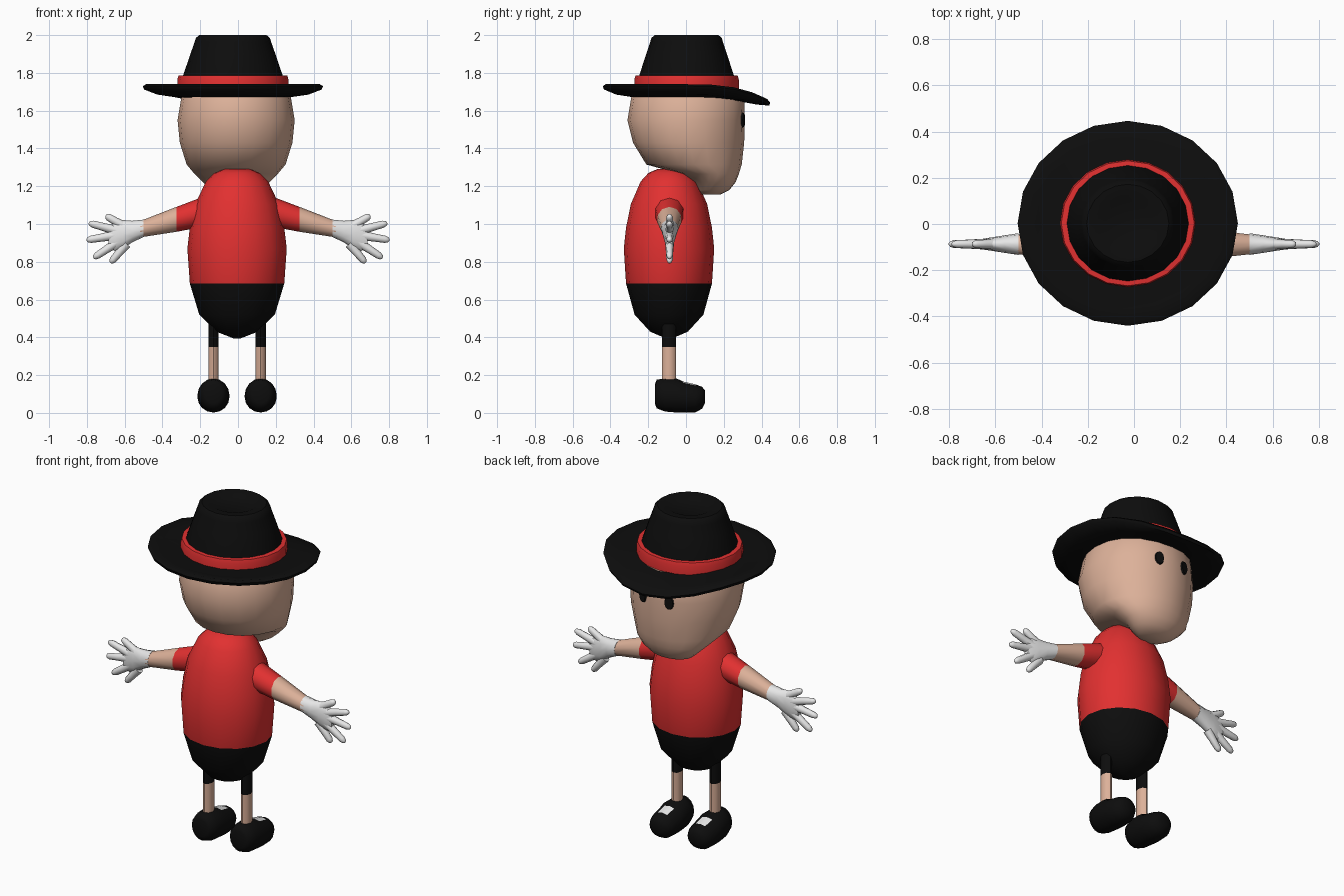
import bpy, bmesh, math
from mathutils import Vector

if "Cube" in bpy.data.objects:
    bpy.data.objects.remove(bpy.data.objects["Cube"])


def material(name, rgb):
    m = bpy.data.materials.new(name)
    m.use_nodes = True
    m.diffuse_color = (*rgb, 1)
    m.node_tree.nodes["Principled BSDF"].inputs["Base Color"].default_value = (*rgb, 1)
    return m


SKIN = material("skin", (0.72, 0.44, 0.32))
RED = material("red cloth", (0.76, 0.03, 0.03))
BLACK = material("black", (0.004, 0.004, 0.004))
WHITE = material("white", (0.8, 0.8, 0.8))
X, Y, Z = Vector((1, 0, 0)), Vector((0, 1, 0)), Vector((0, 0, 1))


def loft(name, rings, u, v, mats, seg=16, rule=None, bend=None, angle=60):
    """Skin elliptical rings (centre, radius along u, radius along v)."""
    bm = bmesh.new()
    loops = []
    for c, a, b in rings:
        loop = []
        for i in range(seg):
            t = math.tau * i / seg
            p = Vector(c) + u * (a * math.cos(t)) + v * (b * math.sin(t))
            loop.append(bm.verts.new(bend(p) if bend else p))
        loops.append(loop)
    for l, m in zip(loops, loops[1:]):
        for i in range(seg):
            j = (i + 1) % seg
            bm.faces.new((l[i], l[j], m[j], m[i]))
    bm.faces.new(loops[0][::-1])
    bm.faces.new(loops[-1])
    bmesh.ops.recalc_face_normals(bm, faces=bm.faces)
    if rule:
        for f in bm.faces:
            f.material_index = rule(f.calc_center_median(), f.normal)
    mesh = bpy.data.meshes.new(name)
    bm.to_mesh(mesh)
    bm.free()
    for m in mats:
        mesh.materials.append(m)
    ob = bpy.data.objects.new(name, mesh)
    bpy.context.collection.objects.link(ob)
    bpy.ops.object.select_all(action="DESELECT")
    ob.select_set(True)
    bpy.context.view_layer.objects.active = ob
    bpy.ops.object.shade_smooth_by_angle(angle=math.radians(angle))
    return ob


# Egg-shaped body: shirt above, shorts below
profile = [(0.395, 0.02), (0.43, 0.11), (0.52, 0.2), (0.685, 0.25), (0.87, 0.263),
           (0.98, 0.25), (1.105, 0.222), (1.225, 0.165), (1.27, 0.12), (1.29, 0.07)]
loft("body", [((-0.005, -0.09, z), r, r * 0.91) for z, r in profile], X, Y,
     [RED, BLACK], rule=lambda c, n: int(c.z < 0.685))

# Head: height, half width, back and front
head = [(1.155, 0.08, 0.08, 0.18), (1.18, 0.13, 0.06, 0.23), (1.22, 0.175, 0.04, 0.262),
        (1.265, 0.22, -0.03, 0.28), (1.315, 0.262, -0.21, 0.295), (1.43, 0.298, -0.28, 0.308),
        (1.55, 0.31, -0.31, 0.312), (1.67, 0.29, -0.29, 0.308), (1.75, 0.24, -0.24, 0.24)]
loft("head", [((-0.01, (b + f) / 2, z), w, (f - b) / 2) for z, w, b, f in head],
     X, Y, [SKIN], seg=20)

# Eyes: thin discs on the face
for side, label in ((1, "left"), (-1, "right")):
    out = Vector((0.28 * side, 1, 0)).normalized()
    centre = Vector((-0.013 + 0.085 * side, 0.298, 1.55))
    across = out.cross(Z)
    loft(label + "_eye", [(centre, 0.027, 0.04), (centre + out * 0.009, 0.024, 0.036)],
         across, Z, [BLACK], seg=12, angle=30)


# Hat
def dip(p):
    if p.y > 0:
        p.z -= 0.085 * (p.y / 0.44) ** 3
    return p


def round_part(name, pts, mat, squash, bend=None, angle=40):
    loft(name, [((-0.027, 0.003, z), r, r * squash) for r, z in pts], X, Y, [mat],
         seg=20, bend=bend, angle=angle)


round_part("hat_brim", [(0.26, 1.67), (0.31, 1.672), (0.4, 1.685), (0.47, 1.712), (0.477, 1.73),
                        (0.46, 1.74), (0.4, 1.728), (0.28, 1.73)], BLACK, 0.93, dip, 60)
round_part("hat_band", [(0.294, 1.715), (0.294, 1.765), (0.288, 1.785), (0.262, 1.787)], RED, 0.94)
round_part("hat_crown", [(0.27, 1.74), (0.264, 1.785), (0.225, 1.9), (0.202, 1.965), (0.196, 1.985),
                         (0.178, 2.0), (0.13, 1.998), (0.1, 1.985)], BLACK, 0.95)

# Arms and gloved hands
arm = [(0.12, 1.08, 0.08), (0.2, 1.06, 0.078), (0.325, 1.025, 0.066), (0.52, 0.972, 0.043)]
palm = [(0.5, 0.977, 0.046, 0.047), (0.56, 0.96, 0.057, 0.038), (0.61, 0.945, 0.076, 0.03),
        (0.65, 0.935, 0.078, 0.024), (0.685, 0.928, 0.055, 0.016)]
fingers = {"thumb": (0.6, 0.985, 0.7, 1.045), "index_finger": (0.64, 0.965, 0.79, 1.005),
           "middle_finger": (0.65, 0.94, 0.802, 0.915), "ring_finger": (0.63, 0.91, 0.765, 0.82),
           "little_finger": (0.59, 0.895, 0.675, 0.795)}
for s, label in ((1, "left"), (-1, "right")):
    loft(label + "_arm", [((x * s, -0.088, z), r, r) for x, z, r in arm], Z, Y,
         [RED, SKIN], seg=10, rule=lambda c, n: int(abs(c.x) > 0.33))
    loft(label + "_palm", [((x * s, -0.087, z), a, b) for x, z, a, b in palm], Z, Y,
         [WHITE], seg=12)
    for name, (x0, z0, x1, z1) in fingers.items():
        p, q = Vector((x0 * s, -0.087, z0)), Vector((x1 * s, -0.087, z1))
        u = (q - p).normalized().cross(Y)
        steps = ((0, 0.026), (0.5, 0.021), (0.85, 0.019), (0.96, 0.013), (1, 0.005))
        loft(label + "_" + name, [(p.lerp(q, t), r, r * 0.9) for t, r in steps], u, Y,
             [WHITE], seg=8)

# Legs and shoes
shoe = [(-0.165, 0.1, 0.045, 0.05), (-0.155, 0.1, 0.065, 0.076), (-0.11, 0.095, 0.08, 0.088),
        (-0.05, 0.092, 0.085, 0.09), (-0.015, 0.084, 0.085, 0.082), (0.05, 0.077, 0.078, 0.074),
        (0.085, 0.08, 0.06, 0.058), (0.1, 0.085, 0.03, 0.035)]
for cx, label in ((0.12, "left"), (-0.13, "right")):
    loft(label + "_leg", [((cx, -0.09, z), 0.027, 0.038) for z in (0.14, 0.35, 0.54)], X, Y,
         [SKIN, BLACK], seg=8, rule=lambda c, n: int(c.z > 0.35))
    loft(label + "_shoe", [((cx, y, z), a, b) for y, z, a, b in shoe], X, Z, [BLACK, WHITE],
         rule=lambda c, n: int(n.z > 0.8 and -0.03 < c.y < 0.05 and abs(c.x - cx) < 0.04))
